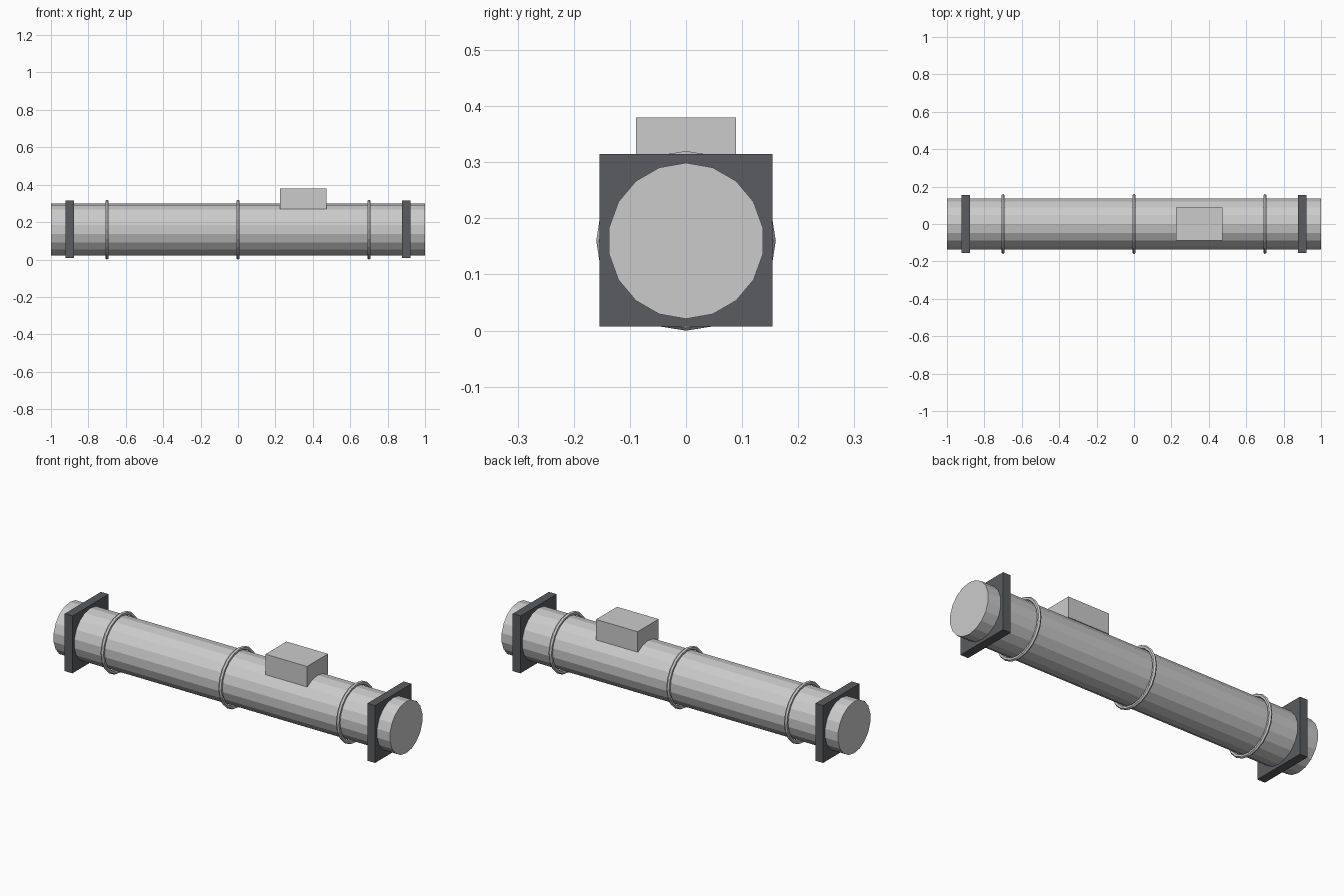
import bpy, bmesh
from math import sin, cos, tau

if "Cube" in bpy.data.objects:
    bpy.data.objects.remove(bpy.data.objects["Cube"])

CZ = 0.16  # height of the tube axis

dark = bpy.data.materials.new("dark_grey")
dark.diffuse_color = (0.1, 0.108, 0.115, 1)
dark.use_nodes = True
dark.node_tree.nodes["Principled BSDF"].inputs["Base Color"].default_value = dark.diffuse_color


def finish(name, bm, mat=None):
    bmesh.ops.recalc_face_normals(bm, faces=bm.faces[:])
    mesh = bpy.data.meshes.new(name)
    bm.to_mesh(mesh)
    bm.free()
    obj = bpy.data.objects.new(name, mesh)
    bpy.context.collection.objects.link(obj)
    if mat:
        mesh.materials.append(mat)
    return obj


def lathe_x(name, profile, sides, closed):
    """Spin (x, radius) points around the tube axis, first corner straight up."""
    bm = bmesh.new()
    rings = [[bm.verts.new((x, r * sin(tau * i / sides), CZ + r * cos(tau * i / sides)))
              for i in range(sides)] for x, r in profile]
    pairs = list(zip(rings, rings[1:]))
    if closed:
        pairs.append((rings[-1], rings[0]))
    else:
        bm.faces.new(rings[0])
        bm.faces.new(rings[-1])
    for a, b in pairs:
        for i in range(sides):
            j = (i + 1) % sides
            bm.faces.new((a[i], a[j], b[j], b[i]))
    return finish(name, bm)


def box(name, center, size, mat=None):
    bm = bmesh.new()
    bmesh.ops.create_cube(bm, size=1)
    bmesh.ops.scale(bm, vec=size, verts=bm.verts)
    bmesh.ops.translate(bm, vec=center, verts=bm.verts)
    return finish(name, bm, mat)


# Main tube, low-poly with 18 sides
lathe_x("tube", [(-1, 0.139), (1, 0.139)], 18, False)

# Thin bands around the tube
for n, x in enumerate((-0.7, 0, 0.7)):
    section = [(x + 0.01 * cos(tau * k / 6), 0.15 + 0.01 * sin(tau * (k + 0.5) / 6))
               for k in range(6)]
    section = [(x + 0.01 * sin(tau * k / 6), 0.15 + 0.01 * cos(tau * k / 6))
               for k in range(6)]
    lathe_x(f"band_{n + 1}", section, 20, True)

# Square mounting plates near both ends
for side, x in (("left", -0.9), ("right", 0.9)):
    box(f"mounting_plate_{side}", (x, 0, CZ + 0.001), (0.046, 0.308, 0.308), dark)

# Junction box on top
box("junction_box", (0.349, 0, 0.325), (0.247, 0.178, 0.11))
